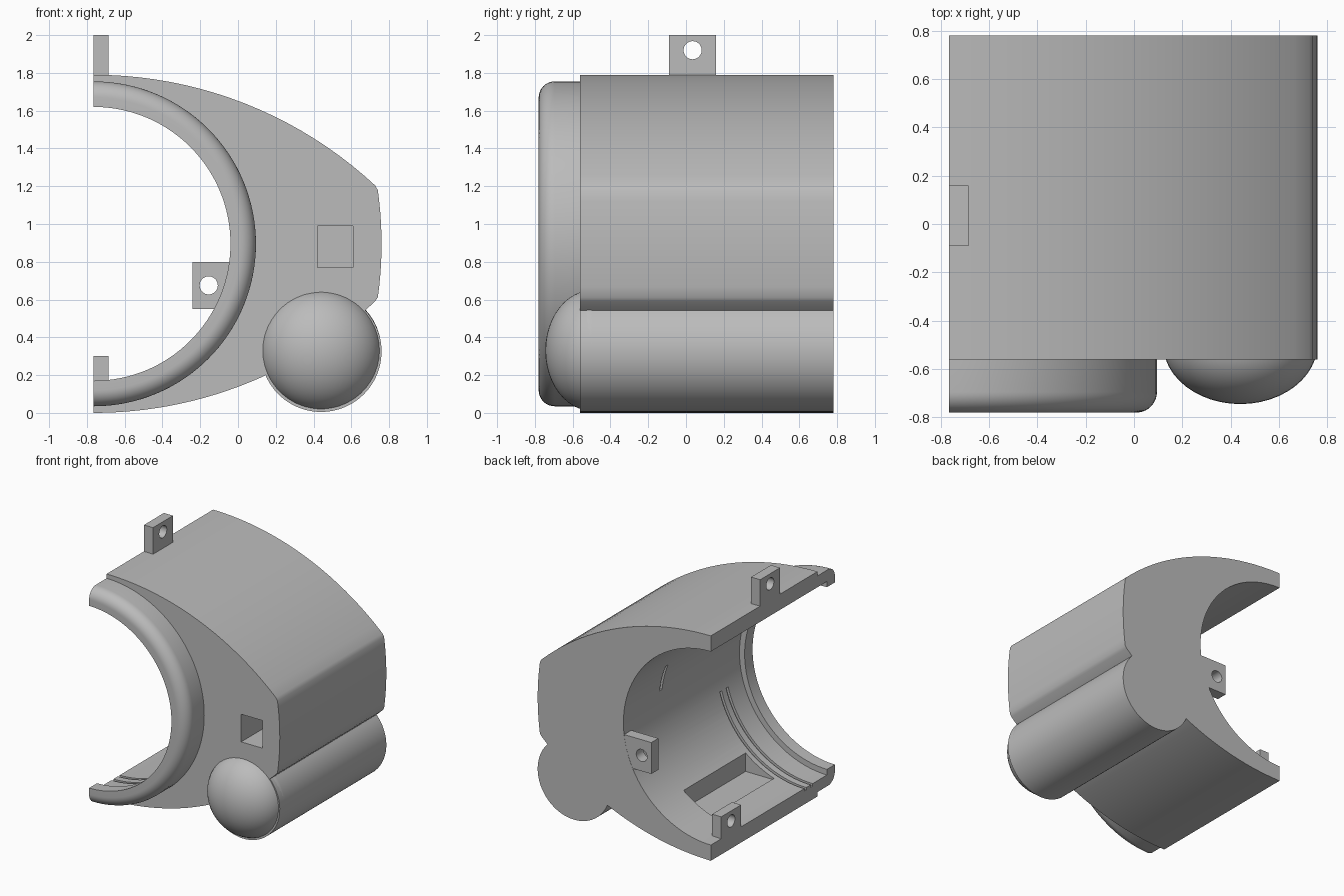
import bpy, bmesh
from math import sin, cos, radians, asin
from mathutils import Matrix, Vector

old = bpy.data.objects.get("Cube")
if old:
    bpy.data.objects.remove(old, do_unlink=True)

GREY = (0.5, 0.5, 0.5, 1)
mat = bpy.data.materials.new("plain_grey")
mat.use_nodes = True
mat.diffuse_color = GREY
mat.node_tree.nodes["Principled BSDF"].inputs["Base Color"].default_value = GREY

X0, ZC = -0.765, 0.895          # axis of the bore, on the cut plane
FRONT, BACK = -0.56, 0.78
BORE = 0.77


def finish(name, bm):
    bmesh.ops.recalc_face_normals(bm, faces=bm.faces)
    me = bpy.data.meshes.new(name)
    bm.to_mesh(me)
    bm.free()
    me.materials.append(mat)
    ob = bpy.data.objects.new(name, me)
    bpy.context.collection.objects.link(ob)
    return ob


def arc(cx, cz, r, a0, a1, n):
    angles = [radians(a0 + (a1 - a0) * i / n) for i in range(n + 1)]
    return [(cx + r * cos(a), cz + r * sin(a)) for a in angles]


def extrude(name, outline, y0, y1):
    bm = bmesh.new()
    face = bm.faces.new([bm.verts.new((x, y0, z)) for x, z in outline])
    new = bmesh.ops.extrude_face_region(bm, geom=[face])["geom"]
    verts = [v for v in new if isinstance(v, bmesh.types.BMVert)]
    bmesh.ops.translate(bm, verts=verts, vec=(0, y1 - y0, 0))
    return finish(name, bm)


def sweep(name, profile, a0, a1, n):
    """Turn an (r, y) profile about the bore axis and cap both ends."""
    bm = bmesh.new()
    rings = []
    for i in range(n + 1):
        a = radians(a0 + (a1 - a0) * i / n)
        rings.append([bm.verts.new((X0 + r * cos(a), y, ZC + r * sin(a))) for r, y in profile])
    k = len(profile)
    for p, q in zip(rings, rings[1:]):
        for j in range(k):
            bm.faces.new((p[j], p[(j + 1) % k], q[(j + 1) % k], q[j]))
    bm.faces.new(rings[0])
    bm.faces.new(rings[-1])
    return finish(name, bm)


def box(name, lo, hi):
    lo, hi = Vector(lo), Vector(hi)
    bm = bmesh.new()
    bmesh.ops.create_cube(bm, size=1, matrix=Matrix.LocRotScale((lo + hi) / 2, None, hi - lo))
    return finish(name, bm)


def rod(name, centre, axis, r, length):
    bm = bmesh.new()
    rot = Vector((0, 0, 1)).rotation_difference(Vector(axis))
    bmesh.ops.create_cone(bm, cap_ends=True, segments=32, radius1=r, radius2=r, depth=length,
                          matrix=Matrix.LocRotScale(centre, rot, None))
    return finish(name, bm)


def cut(ob, cutter):
    cutter.hide_render = True
    m = ob.modifiers.new("cut", "BOOLEAN")
    m.operation, m.solver, m.object = "DIFFERENCE", "EXACT", cutter
    bpy.context.view_layer.objects.active = ob
    bpy.ops.object.modifier_apply(modifier=m.name)
    bpy.data.objects.remove(cutter, do_unlink=True)


def smooth(ob, angle=30):
    bpy.ops.object.select_all(action="DESELECT")
    ob.select_set(True)
    bpy.context.view_layer.objects.active = ob
    bpy.ops.object.shade_smooth_by_angle(angle=radians(angle))


# Housing: domed top and bottom, bowed side, round tube below, half-round bore
BIG = 2.19
TUBE = (0.44, 0.325)
top_end = 90 - 34.1 * 1.5 / 1.228 * 1.035
outline = arc(X0, 1.79 - BIG, BIG, 90, 47.1, 20)
outline += arc(-1.28, ZC, 2.04, 8, -8, 10)
outline += [(0.725, 0.59)]
outline += arc(*TUBE, 0.32, 43, -157, 48)
lower = arc(X0, BIG, BIG, -65.8, -90, 14)
outline += lower
outline += arc(X0, ZC, BORE, -90, 90, 64)
housing = extrude("housing", outline, FRONT, BACK)

# Recesses: floor pocket, square front socket, retaining grooves, wall slot
cut(housing, box("pocket_cutter", (-0.53, -0.35, 0.15), (-0.28, 0.43, 0.6)))
cut(housing, box("socket_cutter", (0.42, FRONT - 0.1, 0.77), (0.61, 0.05, 0.99)))


def groove(y, width, a0, a1):
    prof = [(0.74, y), (0.79, y), (0.79, y + width), (0.74, y + width)]
    cut(housing, sweep("groove_cutter", prof, a0, a1, 24))


for y in (-0.5, -0.42):
    groove(y, 0.025, -95, -15)
groove(0.3, 0.03, 6, 22)
smooth(housing)

# Front collar with a rounded outer edge and a thin inner lip
rounded = [(r, y) for r, y in arc(0.775, -0.695, 0.085, -90, 0, 10)]
collar_profile = [(0.725, -0.78)] + rounded + [(0.86, FRONT + 0.01), (BORE, FRONT + 0.01),
                                               (BORE, -0.68), (0.725, -0.68)]
smooth(sweep("front_collar", collar_profile, -90, 90, 64))

# Domed tube end
bm = bmesh.new()
bmesh.ops.create_uvsphere(bm, u_segments=48, v_segments=24, radius=0.32,
                          matrix=Matrix.LocRotScale((TUBE[0], -0.495, TUBE[1] + 0.005), None,
                                                    (1, 0.25 / 0.32, 1)))
bmesh.ops.bisect_plane(bm, geom=bm.verts[:] + bm.edges[:] + bm.faces[:],
                       plane_co=(0, -0.5, 0), plane_no=(0, 1, 0), clear_outer=True)
smooth(finish("tube_dome", bm))

# Screw tabs: low corner, high corner, hole centre, hole axis
TABS = {
    "top_tab": ((X0, -0.09, 1.75), (-0.685, 0.16, 2.0), (-0.72, 0.035, 1.92), (1, 0, 0)),
    "bottom_tab": ((X0, 0.40, 0.1), (-0.685, 0.65, 0.3), (-0.72, 0.525, 0.22), (1, 0, 0)),
    "side_tab": ((-0.24, 0.69, 0.55), (0.0, 0.779, 0.8), (-0.155, 0.74, 0.675), (0, 1, 0)),
}
for name, (lo, hi, centre, axis) in TABS.items():
    tab = box(name, lo, hi)
    cut(tab, rod("hole_cutter", centre, axis, 0.048, 0.4))
    smooth(tab)
